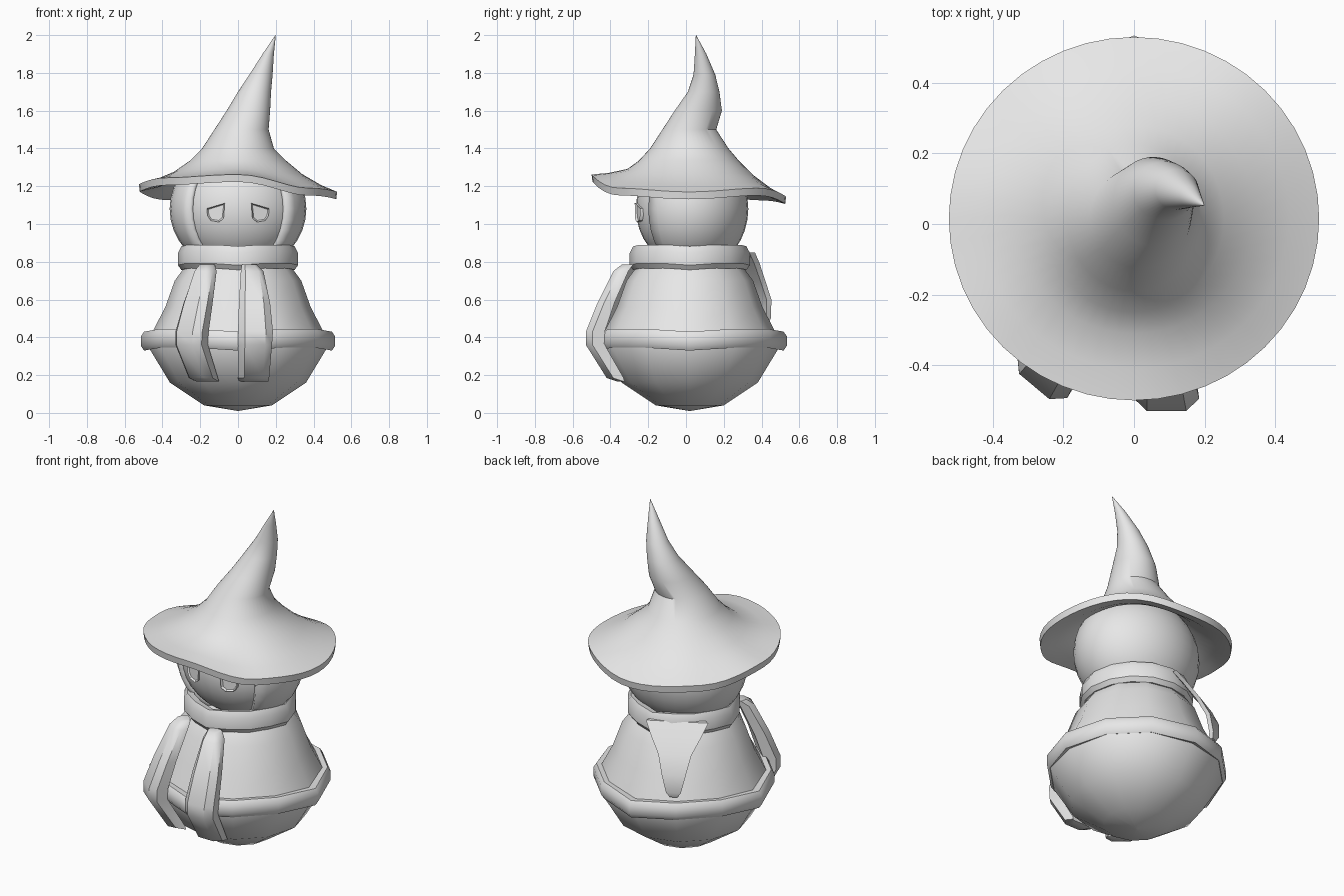
import bpy, bmesh, math
from mathutils import Vector, Matrix

if "Cube" in bpy.data.objects:
    bpy.data.objects.remove(bpy.data.objects["Cube"])

CY = 0.02  # depth centre of the figure
grey = bpy.data.materials.new("light grey")
grey.diffuse_color = (0.8, 0.8, 0.8, 1)
grey.use_nodes = True
grey.node_tree.nodes["Principled BSDF"].inputs["Base Color"].default_value = grey.diffuse_color


def finish(name, bm, angle=40):
    bmesh.ops.remove_doubles(bm, verts=bm.verts, dist=1e-5)
    bmesh.ops.recalc_face_normals(bm, faces=bm.faces)
    me = bpy.data.meshes.new(name)
    bm.to_mesh(me)
    bm.free()
    me.materials.append(grey)
    ob = bpy.data.objects.new(name, me)
    bpy.context.collection.objects.link(ob)
    bpy.ops.object.select_all(action='DESELECT')
    ob.select_set(True)
    bpy.context.view_layer.objects.active = ob
    bpy.ops.object.shade_smooth_by_angle(angle=math.radians(angle))
    return ob


def loft(name, rings, angle=40, caps=True, loop=False):
    """Skin a list of closed rings of points."""
    bm = bmesh.new()
    vs = [[bm.verts.new(p) for p in r] for r in rings]
    n = len(vs[0])
    for a, b in zip(vs, vs[1:] + (vs[:1] if loop else [])):
        for i in range(n):
            bm.faces.new((a[i], a[(i + 1) % n], b[(i + 1) % n], b[i]))
    if caps and not loop:
        bm.faces.new(vs[0])
        bm.faces.new(vs[-1])
    return finish(name, bm, angle)


def circle(r, z, n, corner=0.0, dip=0.0):
    """Ring around the figure; corner and dip shape its four axis points."""
    pts = []
    for i in range(n):
        t = math.tau * i / n
        k = max(0, math.cos(4 * t))
        pts.append((math.cos(t) * (r + corner * k), CY + math.sin(t) * (r + corner * k), z - dip * k))
    return pts


# Body: rounded bottom and robe above the belt
loft("body_bottom", [circle(r, z, 12) for r, z in
                     ((0.001, 0.01), (0.18, 0.04), (0.36, 0.16), (0.475, 0.35), (0.47, 0.4))], 60)
loft("robe", [circle(r, z, 12) for r, z in
              ((0.47, 0.38), (0.455, 0.425), (0.385, 0.56), (0.335, 0.70), (0.28, 0.775), (0.26, 0.8))], 60)

# Belt with four soft corners
loft("belt", [circle(r, z, 12, 0.022, 0.015) for r, z in
              ((0.43, 0.36), (0.475, 0.345), (0.492, 0.37), (0.492, 0.42), (0.475, 0.445), (0.43, 0.44))],
     40, loop=True)

# Scarf ring
loft("scarf", [circle(r, z, 16, 0.01, 0.008) for r, z in
               ((0.25, 0.77), (0.29, 0.765), (0.308, 0.79), (0.308, 0.855), (0.29, 0.89), (0.25, 0.88))],
     35, loop=True)

# Front straps: flat front with chamfered sides, the second one turned round the body
path = [  # x left, x right, outer y, z, thickness
    (0.02, 0.10, -0.34, 0.785, 0.06), (0.015, 0.135, -0.385, 0.75, 0.08), (0.005, 0.17, -0.47, 0.58, 0.09),
    (0.0, 0.185, -0.53, 0.43, 0.10), (0.0, 0.18, -0.53, 0.36, 0.10), (0.0, 0.165, -0.42, 0.185, 0.09),
    (0.005, 0.16, -0.36, 0.165, 0.03)]
rings = []
for a, b, y, z, t in path:
    c = (b - a) * 0.2
    rings.append([Vector(p) for p in ((a + c, y, z), (b - c, y, z), (b, y + 0.035, z),
                                      (b - 0.01, y + t, z), (a + 0.01, y + t, z), (a, y + 0.035, z))])
turn = Matrix.Translation((0, CY, 0)) @ Matrix.Rotation(math.radians(-40), 4, 'Z') @ Matrix.Translation((0, -CY, 0))
loft("right_strap", rings, 40)
loft("left_strap", [[turn @ p for p in r] for r in rings], 40)

# Scarf tail hanging from a wide knot at the back
az = math.radians(118)
out = Vector((math.cos(az), math.sin(az), 0))
side = Vector((-math.sin(az), math.cos(az), 0))
rings = []
for r, z, w in ((0.30, 0.85, 0.17), (0.345, 0.79, 0.14), (0.405, 0.70, 0.09),
                (0.455, 0.60, 0.065), (0.465, 0.50, 0.04), (0.455, 0.47, 0.02)):
    c = Vector((0, CY, z)) + out * r
    rings.append([c + side * w, c - side * w, c - side * w * 0.9 - out * 0.025, c + side * w * 0.9 - out * 0.025])
loft("scarf_tail", rings, 40)


# Head: inner face and an outer hood left open at the front
def ellipsoid(rx, ry, rz):
    bm = bmesh.new()
    bmesh.ops.create_uvsphere(bm, u_segments=32, v_segments=18, radius=1)
    bmesh.ops.transform(bm, verts=bm.verts,
                        matrix=Matrix.Translation((0, CY, 1.08)) @ Matrix.Diagonal((rx, ry, rz, 1)))
    return bm


finish("face", ellipsoid(0.338, 0.285, 0.31))
bm = ellipsoid(0.362, 0.31, 0.335)
front = []
for f in bm.faces:
    c = f.calc_center_median()
    if abs(math.atan2(c.x / 0.362, -(c.y - CY) / 0.31)) < math.radians(45):
        front.append(f)
bmesh.ops.delete(bm, geom=front, context='FACES')
hood = finish("hood", bm)
m = hood.modifiers.new("thickness", 'SOLIDIFY')
m.thickness = 0.04
m.offset = -1

# Eyes: drooping outlines with a sunken middle, mirrored
outline = ((0.07, 1.11), (0.165, 1.082), (0.162, 1.045), (0.145, 1.018), (0.10, 1.01), (0.076, 1.03))
for name, s in (("right_eye", 1), ("left_eye", -1)):
    bm = bmesh.new()
    lid = [[bm.verts.new((s * x, y + 0.3 * (x - 0.115), z)) for x, z in outline] for y in (-0.258, -0.22)]
    top = bm.faces.new(lid[0])
    for i in range(6):
        j = (i + 1) % 6
        bm.faces.new((lid[0][i], lid[0][j], lid[1][j], lid[1][i]))
    bm.faces.new(lid[1])
    bmesh.ops.recalc_face_normals(bm, faces=bm.faces)
    bmesh.ops.inset_region(bm, faces=[top], thickness=0.009)
    bmesh.ops.translate(bm, verts=top.verts, vec=(0, 0.01, 0))
    finish(name, bm, 30)

# Hat: bent cone flowing into a wavy brim
N = 48
wave = (1.17, 1.19, 1.145, 1.165, 1.21, 1.245, 1.262, 1.19)  # brim height every 45 degrees from +x


def brim_z(t):
    f = (t / math.tau * 8) % 8
    i = int(f)
    k = (1 - math.cos((f - i) * math.pi)) / 2
    return wave[i] * (1 - k) + wave[(i + 1) % 8] * k


def hat_ring(x0, x1, y0, y1, z, w=0.0):
    """Ellipse from its extents; w blends its height to the brim wave."""
    pts = []
    for i in range(N):
        t = math.tau * i / N
        pts.append(((x0 + x1) / 2 + (x1 - x0) / 2 * math.cos(t),
                    (y0 + y1) / 2 + (y1 - y0) / 2 * math.sin(t), z + w * (brim_z(t) - 1.197)))
    return pts


rings = [hat_ring(*a) for a in (
    (0.198, 0.2, 0.052, 0.054, 2.0), (0.13, 0.19, 0.047, 0.108, 1.9), (0.06, 0.183, 0.04, 0.155, 1.79),
    (0.0, 0.175, 0.01, 0.177, 1.7), (-0.06, 0.17, -0.06, 0.19, 1.6), (-0.125, 0.162, -0.125, 0.16, 1.5),
    (-0.19, 0.19, -0.19, 0.225, 1.4), (-0.255, 0.255, -0.25, 0.28, 1.335), (-0.34, 0.34, -0.31, 0.36, 1.272, 0.3),
    (-0.44, 0.44, -0.41, 0.45, 1.225, 0.7), (-0.525, 0.525, -0.5, 0.53, 1.197, 1),
    (-0.52, 0.52, -0.495, 0.525, 1.158, 1), (-0.43, 0.43, -0.40, 0.44, 1.182, 0.75),
    (-0.33, 0.33, -0.30, 0.35, 1.225, 0.3), (-0.2, 0.2, -0.18, 0.22, 1.33))]
loft("hat", rings, 40)
